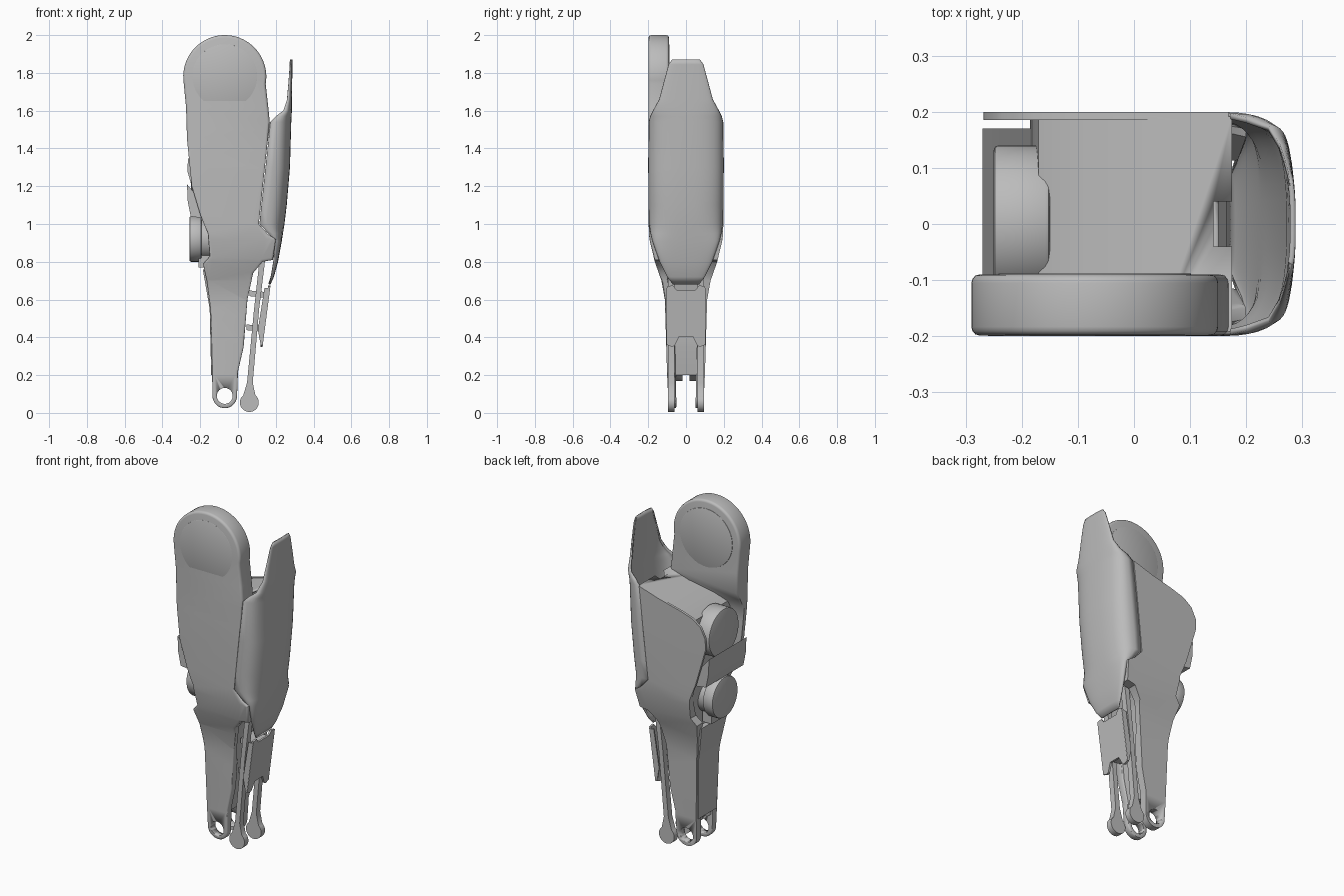
import bpy, bmesh, math
from mathutils import Vector

if "Cube" in bpy.data.objects:
    bpy.data.objects.remove(bpy.data.objects["Cube"])

grey = bpy.data.materials.new("plain grey")
grey.use_nodes = True
grey.diffuse_color = (0.5, 0.5, 0.5, 1)
grey.node_tree.nodes["Principled BSDF"].inputs["Base Color"].default_value = (0.5, 0.5, 0.5, 1)


def finish(name, bm, angle=35):
    bmesh.ops.recalc_face_normals(bm, faces=bm.faces)
    mesh = bpy.data.meshes.new(name)
    bm.to_mesh(mesh)
    bm.free()
    mesh.materials.append(grey)
    ob = bpy.data.objects.new(name, mesh)
    bpy.context.collection.objects.link(ob)
    bpy.ops.object.select_all(action='DESELECT')
    ob.select_set(True)
    bpy.context.view_layer.objects.active = ob
    bpy.ops.object.shade_smooth_by_angle(angle=math.radians(angle))
    return ob


def interp(table, z):
    """Piecewise linear lookup."""
    if z <= table[0][0]:
        return table[0][1]
    for (a, u), (b, v) in zip(table, table[1:]):
        if z <= b:
            return u + (v - u) * (z - a) / (b - a)
    return table[-1][1]


def arc(cx, cz, r, start, end, n):
    angles = [math.radians(start + (end - start) * i / n) for i in range(n + 1)]
    return [(cx + r * math.cos(a), cz + r * math.sin(a)) for a in angles]


def prism(name, outline, place, levels=(), bevel=0):
    """Extrude an outline, slice it at levels, then place(u, v, t) every vertex, t from 0 to 1."""
    bm = bmesh.new()
    depth = 0.1
    base = [bm.verts.new((u, 0, v)) for u, v in outline]
    face = bm.faces.new(base)
    out = bmesh.ops.extrude_face_region(bm, geom=[face])
    for v in out["geom"]:
        if isinstance(v, bmesh.types.BMVert):
            v.co.y = depth
    bmesh.ops.recalc_face_normals(bm, faces=bm.faces)
    if bevel:
        rim = [e for e in bm.edges if abs(e.verts[0].co.y - e.verts[1].co.y) < 1e-5]
        bmesh.ops.bevel(bm, geom=rim, offset=bevel, segments=3, profile=0.5, affect='EDGES')
    bmesh.ops.triangulate(bm, faces=bm.faces)
    for z in levels:
        geom = bm.verts[:] + bm.edges[:] + bm.faces[:]
        bmesh.ops.bisect_plane(bm, geom=geom, plane_co=(0, 0, z), plane_no=(0, 0, 1))
    for v in bm.verts:
        v.co = Vector(place(v.co.x, v.co.z, v.co.y / depth))
    return finish(name, bm)


def slab(y0, y1):
    return lambda u, v, t: (u, y0 + (y1 - y0) * t, v)


def cylinder(name, center, radius, length, axis, bevel=0.0):
    bm = bmesh.new()
    bmesh.ops.create_cone(bm, cap_ends=True, segments=48, radius1=radius, radius2=radius, depth=length)
    if bevel:
        rim = [e for e in bm.edges if abs(e.verts[0].co.z - e.verts[1].co.z) < 1e-5]
        bmesh.ops.bevel(bm, geom=rim, offset=bevel, segments=2, profile=0.5, affect='EDGES')
    rot = Vector((0, 0, 1)).rotation_difference(Vector(axis)).to_matrix()
    bmesh.ops.rotate(bm, verts=bm.verts, cent=(0, 0, 0), matrix=rot)
    bmesh.ops.translate(bm, verts=bm.verts, vec=center)
    return finish(name, bm)


def cut(ob, cutter):
    mod = ob.modifiers.new("cut", 'BOOLEAN')
    mod.operation, mod.solver, mod.object = 'DIFFERENCE', 'EXACT', cutter
    bpy.context.view_layer.objects.active = ob
    bpy.ops.object.modifier_apply(modifier=mod.name)
    bpy.data.objects.remove(cutter)


# Half depth of the leg by height, and inner faces of the two side plates
half = [(0, .09), (.2, .1), (.4, .106), (.6, .112), (.7, .13), (.8, .165), (.92, .194), (1, .198), (1.3, .2), (2, .198)]
front_in = [(0, .05), (.5, .06), (.8, .11), (1, .165), (1.38, .165), (1.5, .09), (2, .09)]
back_in = [(0, .05), (.5, .06), (.8, .11), (1, .185), (2, .185)]
levels = sorted({z for t in (half, front_in) for z, _ in t if .05 < z < 1.9})


def plate(inner, side):
    def place(u, v, t):
        a, b = interp(half, v), interp(inner, v)
        return (u, side * (a + (b - a) * t), v)
    return place


# Shared lower outline of both plates
lug = arc(-.07, .09, .065, 180, 360, 16)
right_edge = [(0, .22), (.03, .35), (.05, .6), (.08, .74), (.13, .8), (.185, .81), (.2, .92),
              (.16, .945), (.11, 1), (.14, 1.28), (.168, 1.54)]
left_edge = [(-.245, 1.2), (-.2, 1.05), (-.16, .95), (-.15, .83), (-.185, .79), (-.165, .7), (-.145, .55), (-.137, .2)]
head = [(.16, 1.62)] + arc(-.07, 1.78, .22, -10, 188, 40) + [(-.275, 1.62), (-.27, 1.45)]
back_top = [(.04, 1.5), (-.1, 1.465), (-.18, 1.44), (-.235, 1.4), (-.265, 1.34), (-.268, 1.28)]

# Side plates with drilled ankle lugs
for name, top, inner, side, bevel in (("front_plate", head, front_in, -1, .014),
                                      ("back_plate", back_top, back_in, 1, 0)):
    ob = prism(name, lug + right_edge + top + left_edge, plate(inner, side), levels, bevel)
    cut(ob, cylinder("lug_hole", (-.07, side * .1, .09), .042, .18, (0, 1, 0)))

# Inner core with sloping top and a notch beside the calf shell
core = [(-.125, .17), (-.01, .2), (.02, .35), (.04, .6), (.07, .74), (.12, .82), (.165, .9), (.1, 1),
        (.13, 1.28), (.175, 1.54), (-.1, 1.455), (-.17, 1.41), (-.185, 1.1), (-.15, .9), (-.13, .7)]
core_ob = prism("core", core, lambda u, v, t: (u, (2 * t - 1) * (interp(half, v) - .008), v), levels)
cut(core_ob, prism("core_notch", [(.142, 1.4), (.25, 1.4), (.25, 1.7), (.142, 1.7)], slab(-.04, .04)))
cut(core_ob, prism("fork_notch", [(-.3, .1), (.2, .1), (.2, .2), (-.3, .2)], slab(-.018, .018)))

# Thin panel down the shin
prism("shin_panel", [(-.085, .2), (.085, .2), (.1, .6), (.12, .76), (-.12, .76), (-.1, .6)],
      lambda u, v, t: (interp([(.2, -.142), (.55, -.15), (.78, -.19)], v) + .03 * t, u, v), (.55,))

# Knee joint inlays on both faces of the head
cylinder("knee_inlay_front", (-.07, -.196, 1.78), .172, .006, (0, 1, 0), .002)
cylinder("knee_inlay_back", (-.07, -.091, 1.78), .172, .006, (0, 1, 0), .002)

# Round drums and the cross guard between them
cylinder("upper_drum", (-.2, 0, 1.3), .14, .1, (1, 0, 0), .008)
cylinder("lower_drum", (-.225, 0, .92), .12, .065, (1, 0, 0), .008)
cylinder("lower_drum_hub", (-.16, 0, .92), .105, .1, (1, 0, 0))
prism("lower_drum_bracket", [(-.21, .77), (-.15, .77), (-.15, .85), (-.21, .85)], slab(-.06, .06))
prism("cross_guard", [(-.27, 1.21), (-.235, 1.17), (-.18, 1.1), (-.18, 1.03), (-.25, 1.04), (-.266, 1.12)],
      slab(-.18, .17))

# Curved calf shell: height, half width, edge x, outer x
rows = [(1.87, .075, .278, .288), (1.845, .092, .275, .288), (1.75, .118, .268, .287), (1.66, .142, .26, .286),
        (1.6, .175, .24, .285), (1.57, .19, .2, .284), (1.54, .197, .172, .282), (1.3, .2, .146, .275),
        (1.1, .199, .124, .258), (1, .196, .114, .246), (.95, .188, .16, .238), (.91, .178, .195, .232),
        (.8, .14, .188, .212), (.72, .1, .175, .19), (.68, .07, .165, .172)]
bm = bmesh.new()
grid = []
for z, w, edge, outer in rows:
    ring = []
    for i in range(25):
        a = math.pi * (i / 24 - .5)
        y = math.copysign(abs(math.sin(a)) ** .75, a) * w
        ring.append(bm.verts.new((edge + (outer - edge) * max(math.cos(a), 0) ** .6, y, z)))
    grid.append(ring)
for top, low in zip(grid, grid[1:]):
    for i in range(24):
        bm.faces.new((top[i], low[i], low[i + 1], top[i + 1]))
shell = finish("calf_shell", bm, 50)
solid = shell.modifiers.new("thickness", 'SOLIDIFY')
solid.thickness, solid.offset = .01, -1

# Twin heel rods with teardrop ends
rod = arc(.06, .055, .05, 130, 410, 24) + [(.078, .16), (.112, .55), (.145, .82), (.115, .82), (.085, .55), (.048, .16)]
for name, y in (("front_heel_rod", -.078), ("back_heel_rod", .078)):
    prism(name, rod, slab(y - .018, y + .018))

# Lower calf cover with notched ends, its cheeks and cross pins
cover = [(-.1, .36), (-.075, .35), (-.06, .355), (-.035, .405), (.035, .405), (.06, .355), (.075, .35), (.1, .36),
         (.1, .67), (.07, .675), (.05, .65), (-.05, .65), (-.07, .675), (-.1, .67)]
prism("calf_cover", cover, lambda u, v, t: (.118 + .13 * (v - .35) + .012 * t, u, v))
for name, y in (("front_cheek", -.098), ("back_cheek", .098)):
    prism(name, [(.105, .44), (.12, .36), (.13, .36), (.17, .66), (.14, .66)], slab(y - .004, y + .004))
for x, z in ((.09, .63), (.075, .45)):
    prism("cover_cross_bar", [(x - .03, z - .012), (x + .05, z - .02), (x + .055, z + .01), (x - .03, z + .018)],
          slab(-.06, .06))
